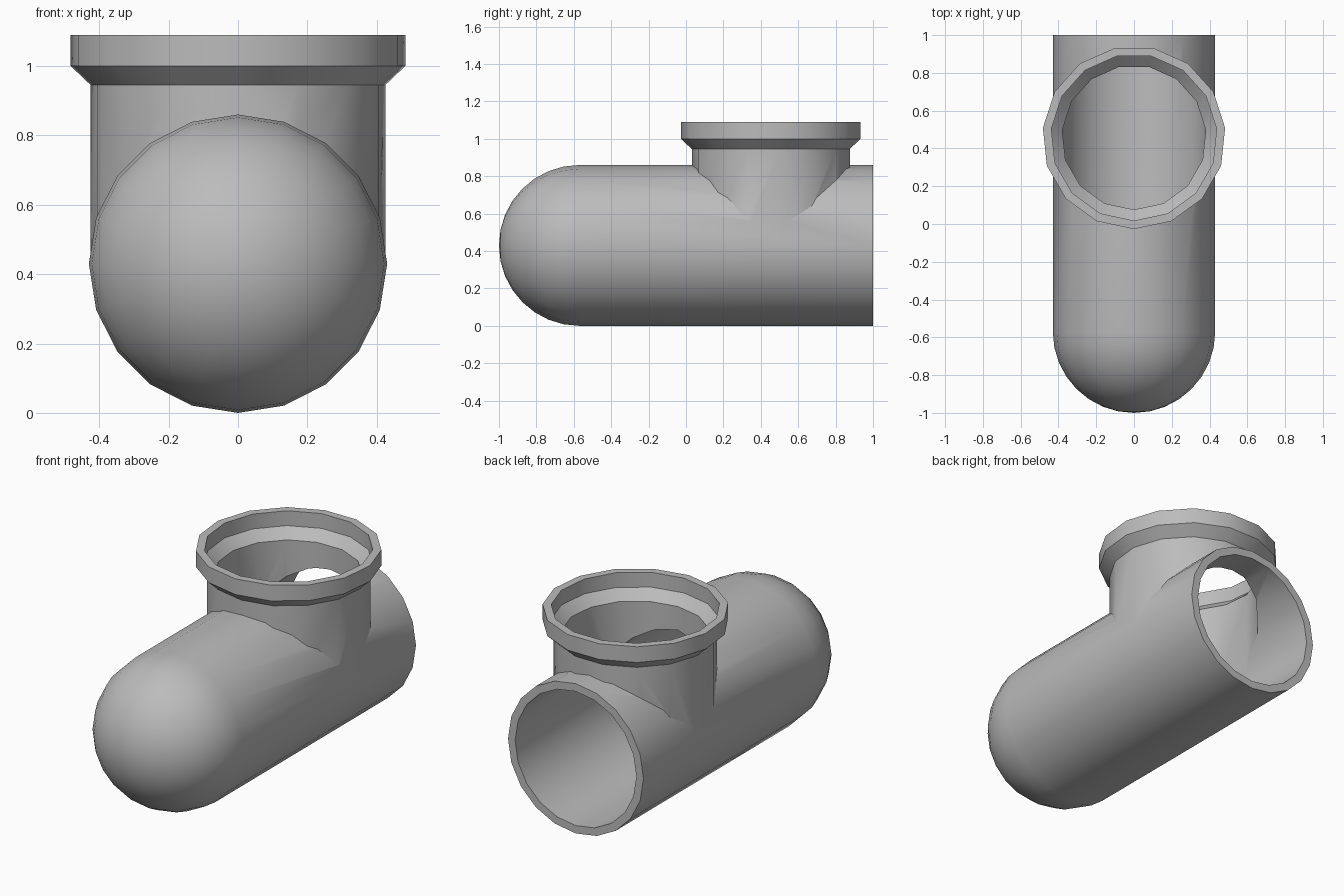
import bpy, bmesh, math
from mathutils import Matrix

if "Cube" in bpy.data.objects:
    bpy.data.objects.remove(bpy.data.objects["Cube"], do_unlink=True)

grey = bpy.data.materials.new("plain_grey")
grey.use_nodes = True
colour = (0.5, 0.5, 0.5, 1)
grey.diffuse_color = colour
grey.node_tree.nodes["Principled BSDF"].inputs["Base Color"].default_value = colour


def lathe(name, profile, sides, turn, matrix):
    """Closed solid turned around local z from (radius, height) points, low to high."""
    bm = bmesh.new()
    rings = []
    for r, h in profile:
        if r == 0:
            rings.append([bm.verts.new((0, 0, h))] * sides)
            continue
        angles = [turn + math.tau * i / sides for i in range(sides)]
        rings.append([bm.verts.new((r * math.cos(a), r * math.sin(a), h)) for a in angles])
    for low, high in zip(rings, rings[1:]):
        for i in range(sides):
            j = (i + 1) % sides
            corners = dict.fromkeys([low[i], low[j], high[j], high[i]])
            bm.faces.new(list(corners))
    for ring in (rings[0], rings[-1]):
        if len(set(ring)) > 1:
            bm.faces.new(ring)
    bmesh.ops.recalc_face_normals(bm, faces=bm.faces)
    bm.transform(matrix)
    mesh = bpy.data.meshes.new(name)
    bm.to_mesh(mesh)
    bm.free()
    mesh.materials.append(grey)
    ob = bpy.data.objects.new(name, mesh)
    bpy.context.collection.objects.link(ob)
    return ob


def domed_pipe(name, radius, end):
    # Profile runs from the open back end to the tip of the dome
    steps = 8
    dome = [(radius * math.cos(t), 0.57 + radius * math.sin(t))
            for t in (math.pi / 2 * i / steps for i in range(steps))]
    place = Matrix.Translation((0, 0, 0.43)) @ Matrix.Rotation(math.pi / 2, 4, "X")
    return lathe(name, [(radius, -end)] + dome + [(0, 0.57 + radius)], 20, 0, place)


def branch(name, profile):
    return lathe(name, profile, 15, -math.pi / 2, Matrix.Translation((0, 0.458, 0)))


# Outer body: domed pipe with a flared socket
pipe = domed_pipe("pipe_tee", 0.43, 1.0)
socket = branch("socket_outer", [(0.427, 0.43), (0.427, 0.945), (0.485, 1.0), (0.485, 1.09)])

# Hollow inside of both tubes
pipe_bore = domed_pipe("pipe_bore", 0.385, 1.1)
socket_bore = branch("socket_bore", [(0.382, 0.43), (0.382, 0.95), (0.44, 1.005), (0.44, 1.2)])

# Join and hollow out
bpy.context.view_layer.objects.active = pipe
for part, operation in ((socket, "UNION"), (pipe_bore, "DIFFERENCE"), (socket_bore, "DIFFERENCE")):
    part.hide_render = True
    mod = pipe.modifiers.new(part.name, "BOOLEAN")
    mod.operation = operation
    mod.solver = "EXACT"
    mod.object = part
    bpy.ops.object.modifier_apply(modifier=mod.name)
    bpy.data.objects.remove(part, do_unlink=True)

bpy.ops.object.select_all(action="DESELECT")
pipe.select_set(True)
bpy.ops.object.shade_smooth_by_angle(angle=math.radians(30))
